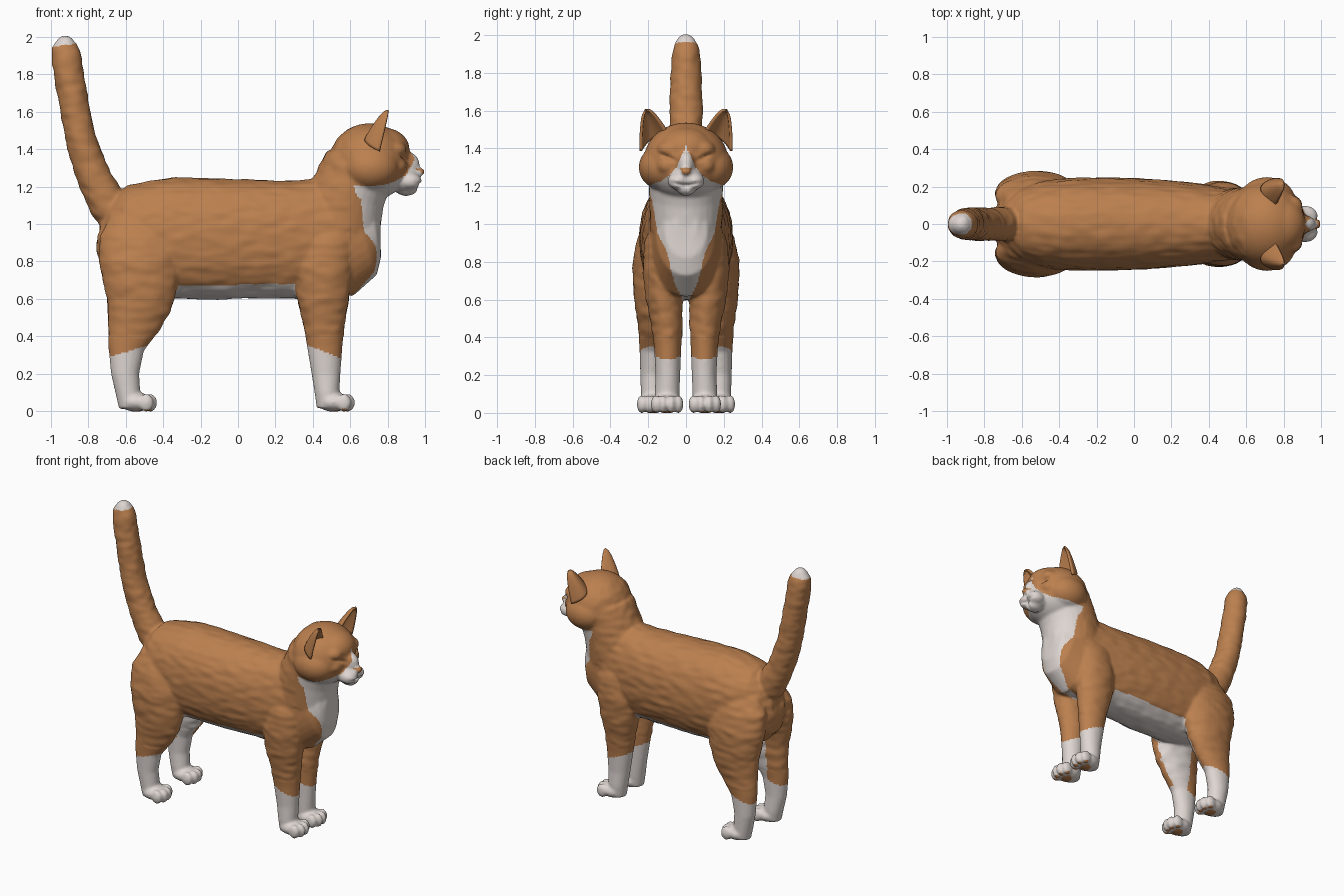
import bpy, bmesh, math
from mathutils import Vector, Matrix, noise


def material(name, rgb):
    m = bpy.data.materials.new(name)
    m.diffuse_color = (*rgb, 1)
    return m


ORANGE = material("orange fur", (0.50, 0.215, 0.077))
WHITE = material("white fur", (0.73, 0.67, 0.64))

bm = bmesh.new()


def loft(stations, side=1, n=32, power=1.0):
    """Tube along a path; station = x, y, z, radius in the xz plane, radius in y."""
    rings = []
    for i, (x, y, z, ra, ry) in enumerate(stations):
        p, q = stations[max(i - 1, 0)], stations[min(i + 1, len(stations) - 1)]
        t = Vector((q[0] - p[0], 0, q[2] - p[2])).normalized()
        nrm = Vector((-t.z, 0, t.x))
        ring = []
        for k in range(n):
            a = 2 * math.pi * k / n
            c, s = (math.copysign(abs(v) ** power, v) for v in (math.cos(a), math.sin(a)))
            ring.append(bm.verts.new(Vector((x, y * side, z)) + nrm * ra * c + Vector((0, ry * s, 0))))
        rings.append(ring)
    for r0, r1 in zip(rings, rings[1:]):
        for k in range(n):
            bm.faces.new((r0[k], r0[(k + 1) % n], r1[(k + 1) % n], r1[k]))
    bm.faces.new(rings[0])
    bm.faces.new(rings[-1])


def blob(center, radii):
    m = Matrix.Translation(center) @ Matrix.Diagonal((*radii, 1))
    bmesh.ops.create_icosphere(bm, subdivisions=4, radius=1, matrix=m)


# Torso
loft([(x, 0, z, rz, ry) for x, z, rz, ry in (
    (-0.74, 0.96, 0.08, 0.07), (-0.70, 0.95, 0.19, 0.14), (-0.62, 0.94, 0.265, 0.20),
    (-0.50, 0.93, 0.30, 0.235), (-0.35, 0.925, 0.325, 0.245), (-0.10, 0.92, 0.322, 0.248),
    (0.10, 0.918, 0.317, 0.24), (0.30, 0.915, 0.315, 0.222), (0.42, 0.92, 0.32, 0.205),
    (0.55, 0.93, 0.32, 0.19), (0.66, 0.97, 0.255, 0.16), (0.73, 0.99, 0.17, 0.115),
    (0.76, 0.99, 0.08, 0.06))], power=0.9)

# Neck
loft([(0.54, 0, 0.98, 0.22, 0.19), (0.58, 0, 1.15, 0.205, 0.195), (0.65, 0, 1.32, 0.19, 0.20)])

# Tail
loft([(-0.60, 0, 0.98, 0.10, 0.09), (-0.69, 0, 1.10, 0.105, 0.092), (-0.765, 0, 1.24, 0.092, 0.088),
      (-0.83, 0, 1.42, 0.084, 0.088), (-0.868, 0, 1.60, 0.08, 0.088), (-0.90, 0, 1.78, 0.08, 0.082),
      (-0.917, 0, 1.90, 0.08, 0.075), (-0.922, 0, 1.95, 0.068, 0.062), (-0.925, 0, 1.988, 0.042, 0.04),
      (-0.927, 0, 2.004, 0.015, 0.015)])

# Skull, brow, muzzle, nose and chin
blob((0.70, 0, 1.33), (0.215, 0.225, 0.207))
blob((0.77, 0, 1.40), (0.145, 0.15, 0.115))
blob((0.885, 0, 1.235), (0.09, 0.09, 0.07))
blob((0.89, 0, 1.315), (0.08, 0.05, 0.075))
blob((0.965, 0, 1.278), (0.034, 0.03, 0.022))
blob((0.90, 0, 1.185), (0.06, 0.05, 0.036))

FRONT_PAW, HIND_PAW = (0.52, 0.10), (-0.535, 0.175)
TOES = ((0.045, -0.06), (0.065, -0.021), (0.065, 0.021), (0.045, 0.06))
for s in (1, -1):
    # Cheeks, whisker pads and brows
    blob((0.71, s * 0.125, 1.30), (0.15, 0.125, 0.12))
    blob((0.915, s * 0.042, 1.228), (0.066, 0.056, 0.046))
    blob((0.83, s * 0.09, 1.395), (0.07, 0.065, 0.05))
    blob((0.84, s * 0.095, 1.31), (0.06, 0.06, 0.05))
    # Front leg
    loft([(0.48, 0.11, 1.00, 0.13, 0.07), (0.47, 0.12, 0.90, 0.155, 0.10), (0.455, 0.125, 0.75, 0.155, 0.105),
          (0.455, 0.115, 0.60, 0.138, 0.098), (0.46, 0.10, 0.45, 0.108, 0.082), (0.463, 0.097, 0.35, 0.095, 0.072),
          (0.47, 0.096, 0.20, 0.077, 0.065), (0.475, 0.10, 0.10, 0.066, 0.066), (0.48, 0.10, 0.02, 0.06, 0.06)], s)
    # Hind leg
    loft([(-0.52, 0.12, 1.04, 0.16, 0.08), (-0.525, 0.145, 0.93, 0.215, 0.11), (-0.522, 0.165, 0.80, 0.22, 0.118),
          (-0.52, 0.172, 0.66, 0.195, 0.108), (-0.53, 0.175, 0.57, 0.175, 0.095), (-0.56, 0.175, 0.46, 0.138, 0.08),
          (-0.597, 0.18, 0.34, 0.097, 0.066), (-0.602, 0.18, 0.20, 0.075, 0.062),
          (-0.587, 0.175, 0.10, 0.066, 0.064), (-0.575, 0.175, 0.02, 0.06, 0.06)], s)
    # Paws with four toes
    for px, py in (FRONT_PAW, HIND_PAW):
        blob((px - 0.01, s * py, 0.05), (0.085, 0.08, 0.052))
        for dx, dy in TOES:
            blob((px + dx, s * (py + dy), 0.046), (0.04, 0.026, 0.048))

bmesh.ops.recalc_face_normals(bm, faces=bm.faces)
mesh = bpy.data.meshes.new("cat_body")
bm.to_mesh(mesh)
bm.free()
body = bpy.data.objects.new("cat_body", mesh)
bpy.context.collection.objects.link(body)

# Fuse the parts into one skin
bpy.context.view_layer.objects.active = body
body.select_set(True)
mod = body.modifiers.new("fuse", 'REMESH')
mod.mode, mod.voxel_size = 'VOXEL', 0.01
mod = body.modifiers.new("soften", 'SMOOTH')
mod.factor, mod.iterations = 0.5, 6
for name in ("fuse", "soften"):
    bpy.ops.object.modifier_apply(modifier=name)
mesh = body.data


def dent(d, width):
    return math.exp(-(d / width) ** 2)


# Eye slits, mouth line and fur ripples
normals = [v.normal.copy() for v in mesh.vertices]
for v, nrm in zip(mesh.vertices, normals):
    x, y, z = v.co
    ay = abs(y)
    if x > 0.8 and 1.15 < z < 1.45:
        slit = z - 1.335 - 0.4 * (ay - 0.05)
        v.co.x -= 0.02 * dent(slit, 0.011) * dent(ay - 0.095, 0.04)
        if x > 0.9:
            v.co.x -= 0.018 * dent(z - 1.203 - 0.2 * ay, 0.009) * dent(ay, 0.07)
            if z < 1.258:
                v.co.x -= 0.012 * dent(y, 0.007)
    elif z > 0.4 and x < 0.6:
        f = noise.noise(Vector((x * 11, y * 18, z * 24)))
        v.co += nrm * (0.005 * f)


def lookup(table, z):
    for (z0, w0), (z1, w1) in zip(table, table[1:]):
        if z0 <= z <= z1:
            return w0 + (w1 - w0) * (z - z0) / (z1 - z0)
    return -1


# Half width of the white bib and muzzle at each height
BIB = ((0.55, 0.0), (0.70, 0.065), (0.85, 0.10), (0.95, 0.15), (1.13, 0.18), (1.20, 0.205),
       (1.225, 0.14), (1.25, 0.095), (1.30, 0.05), (1.36, 0.025), (1.41, 0.0))


def is_white(c, n):
    x, y, z = c
    ay = abs(y)
    if z < 0.02 and n.z < -0.6:  # paw pads
        px, py = FRONT_PAW if x > 0 else HIND_PAW
        dx, dy = x - px, ay - py
        if (dx / 0.032) ** 2 + (dy / 0.042) ** 2 < 1:
            return False
        return not any((dx - tx) ** 2 + (dy - ty) ** 2 < 0.016 ** 2 for tx, ty in TOES)
    if z > 1.9:  # tail tip
        return z > 1.955 + 0.15 * (x + 0.92)
    if x > 0.94 and 1.262 < z < 1.296 and ay < 0.015 + 0.6 * (z - 1.262):  # nose
        return False
    if z < 0.45 and (z < 0.355 - 0.4 * (x - 0.37) if x > 0 else z < 0.29 + 0.3 * (x + 0.69)):  # socks
        return True
    if x > 0.5 and z > 0.55:  # bib and muzzle
        back = 0.62 if z > 1.1 else 0.62 + 0.35 * (1.1 - z) if z > 0.9 else 0.5
        return x > back and ay < lookup(BIB, z) and (n.x > 0 or z > 1.1)
    if -0.65 < x < 0.32 and z < 0.68 and ay < 0.2:  # belly and inner thighs
        if x < -0.3 and n.y * math.copysign(1, y) < -0.4:
            return x > -0.58
        return n.z < -0.55 and z > 0.5 and ay < 0.17
    return False


mesh.materials.clear()
mesh.materials.append(ORANGE)
mesh.materials.append(WHITE)
for p in mesh.polygons:
    p.use_smooth = True
    p.material_index = int(is_white(p.center, p.normal))

# Ears: curved shells tapering to a rounded tip
for s, name in ((1, "ear_left"), (-1, "ear_right")):
    inner, outer = Vector((0.755, 0.095, 1.485)), Vector((0.755, 0.242, 1.385))
    back, tip = Vector((0.60, 0.205, 1.46)), Vector((0.803, 0.212, 1.603))
    eb = bmesh.new()
    rows = []
    for i in range(13):
        v = i / 12
        k = 1 - math.sqrt(max(0, 1 - v ** 1.3)) * 0.96 * (1 - 0.25 * v)
        row = []
        for j in range(17):
            t = j / 16
            base = inner * (1 - t) ** 2 + back * (2 * t * (1 - t)) + outer * t ** 2
            mid = (inner + outer) / 2
            centre = mid.lerp(tip, v)
            p = centre + (base - mid) * (1 - k)
            row.append(eb.verts.new((p.x, p.y * s, p.z)))
        rows.append(row)
    for r0, r1 in zip(rows, rows[1:]):
        for j in range(16):
            eb.faces.new((r0[j], r0[j + 1], r1[j + 1], r1[j]))
    bmesh.ops.recalc_face_normals(eb, faces=eb.faces)
    em = bpy.data.meshes.new(name)
    eb.to_mesh(em)
    eb.free()
    em.materials.append(ORANGE)
    for p in em.polygons:
        p.use_smooth = True
    ear = bpy.data.objects.new(name, em)
    bpy.context.collection.objects.link(ear)
    sol = ear.modifiers.new("thickness", 'SOLIDIFY')
    sol.thickness, sol.offset = 0.014, 0
